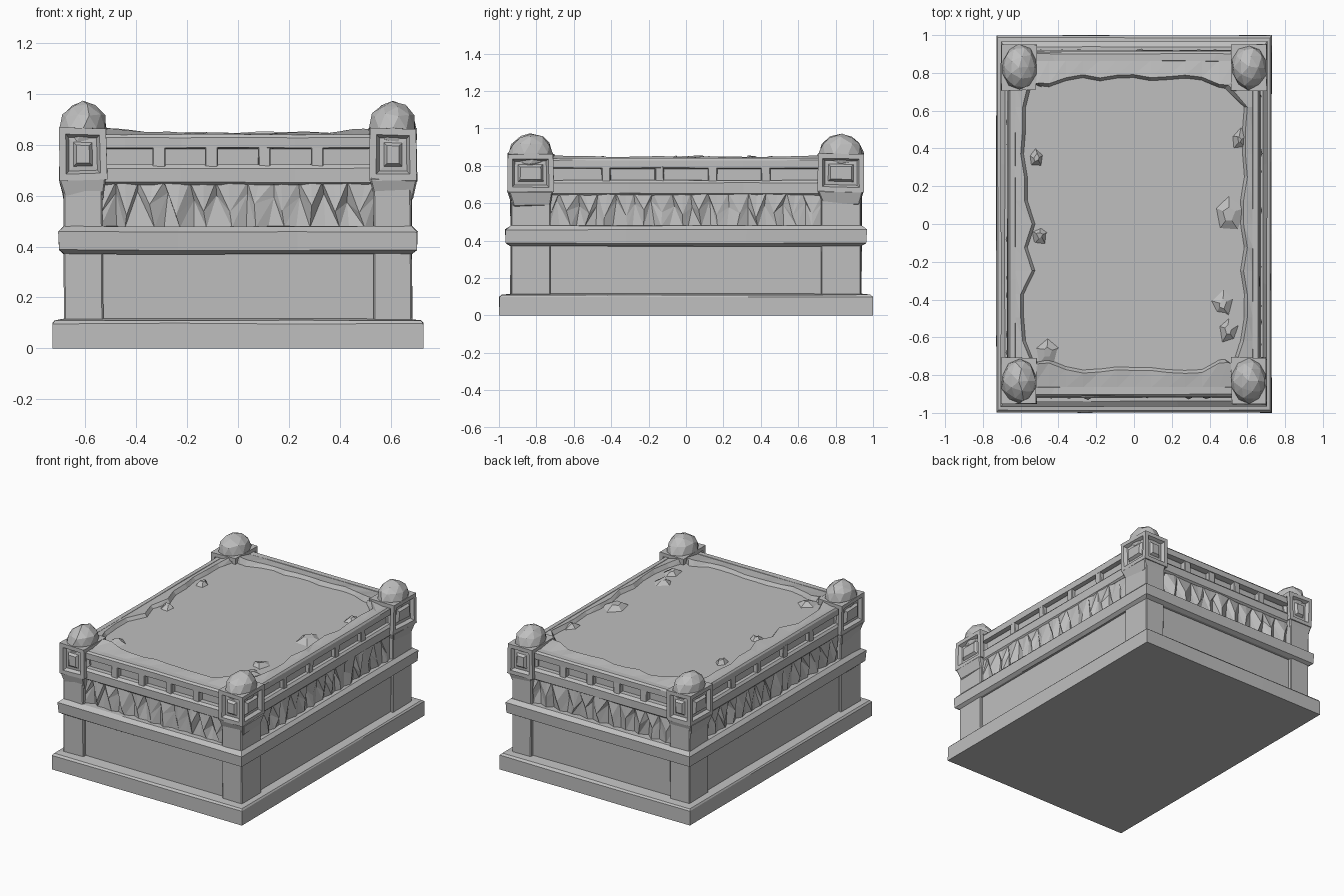
import bpy, bmesh, math, random
from mathutils import Vector

random.seed(7)
if "Cube" in bpy.data.objects:
    bpy.data.objects.remove(bpy.data.objects["Cube"])

stone = bpy.data.materials.new("grey stone")
stone.use_nodes = True
GREY = (0.52, 0.52, 0.52, 1)
stone.diffuse_color = GREY
stone.node_tree.nodes["Principled BSDF"].inputs["Base Color"].default_value = GREY

HX, HY, RATIO = 0.73, 1.0, 1.35   # half footprint; inset ratio between y and x
CORNERS = [(sx, sy) for sx in (-1, 1) for sy in (-1, 1)]
rnd = random.uniform


def finish(bm, name, bevel=0):
    bmesh.ops.recalc_face_normals(bm, faces=bm.faces)
    mesh = bpy.data.meshes.new(name)
    bm.to_mesh(mesh)
    bm.free()
    mesh.materials.append(stone)
    ob = bpy.data.objects.new(name, mesh)
    bpy.context.collection.objects.link(ob)
    if bevel:
        mod = ob.modifiers.new("worn edge", 'BEVEL')
        mod.width, mod.segments = bevel, 1
    return ob


def jitter(verts, amount):
    for v in verts:
        v.co += Vector([rnd(-amount, amount) for _ in range(3)])


def course(name, profile, wear=0.0, cuts=3):
    """Rectangular moulding from (inset, z) rows, with lightly worn edges."""
    bm = bmesh.new()
    rings = []
    for inset, z in profile:
        x, y = HX - inset, HY - inset * RATIO
        ends = [(-x, -y), (x, -y), (x, y), (-x, y)]
        ring = []
        for a, b in zip(ends, ends[1:] + ends[:1]):
            for k in range(cuts):
                t = k / cuts
                w = rnd(0, wear)
                px, py = a[0] + (b[0] - a[0]) * t, a[1] + (b[1] - a[1]) * t
                ring.append(bm.verts.new((px * (1 - w), py * (1 - w),
                                          z - (rnd(0, wear) if z > 0 else 0))))
        rings.append(ring)
    for lo, hi in zip(rings, rings[1:]):
        for i in range(len(lo)):
            j = (i + 1) % len(lo)
            bm.faces.new((lo[i], lo[j], hi[j], hi[i]))
    bm.faces.new(rings[0])
    bm.faces.new(rings[-1])
    return finish(bm, name)


def box(name, lo, hi, taper=1.0, wear=0.0, bevel=0.006):
    """Box between two corners; taper scales its bottom face."""
    bm = bmesh.new()
    bmesh.ops.create_cube(bm, size=1)
    lo, hi = Vector(lo), Vector(hi)
    for v in bm.verts:
        s = taper if v.co.z < 0 else 1
        size = hi - lo
        v.co = (lo + hi) / 2 + Vector((v.co.x * size.x * s, v.co.y * size.y * s, v.co.z * size.z))
    jitter(bm.verts, wear)
    return finish(bm, name, bevel)


# Stacked stone courses
course("plinth", [(0, 0), (0, 0.10), (0.008, 0.112), (0.06, 0.12)], 0.005)
course("chest_wall", [(0.065, 0.10), (0.062, 0.39)])
course("middle_band", [(0.047, 0.372), (0.026, 0.388), (0.023, 0.46), (0.045, 0.482)], 0.004)
course("frieze_core", [(0.09, 0.47), (0.09, 0.66)])
course("lower_rail", [(0.068, 0.645), (0.058, 0.655), (0.058, 0.71), (0.07, 0.725)], 0.004)
course("rail_core", [(0.095, 0.71), (0.095, 0.80)])
course("upper_rail", [(0.085, 0.785), (0.064, 0.79), (0.064, 0.83), (0.072, 0.842),
                      (0.10, 0.842), (0.11, 0.81)], 0.003, 6)


def to_side(side, u, inset, z):
    """Point on side 0..3 (front, right, back, left) at u along it."""
    dx, dy = HX - inset, HY - inset * RATIO
    return [(u, -dy, z), (dx, u, z), (-u, dy, z), (-dx, -u, z)][side]


SIDES = ["front", "right_hand", "back", "left_hand"]
for side, label in enumerate(SIDES):
    half = 0.54 if side % 2 == 0 else 0.73
    # Jagged drapery relief between the corner piers
    bm = bmesh.new()
    cols = int(half * 40)
    rows = []
    for r, z in enumerate((0.655, 0.57, 0.475)):
        row = []
        for i in range(cols + 1):
            u = -half + 2 * half * i / cols
            ridge = i % 2 == 0
            if r == 0:
                inset = rnd(0.064, 0.074)
            elif r == 1:
                inset = rnd(0.05, 0.065) if ridge else rnd(0.075, 0.088)
                z = 0.57 + (rnd(-0.05, 0.0) if ridge else rnd(0, 0.05))
            else:
                inset = rnd(0.055, 0.07) if ridge else rnd(0.07, 0.088)
            if 0 < i < cols:
                u += rnd(-0.014, 0.014)
            row.append(bm.verts.new(to_side(side, u, inset, z)))
        rows.append(row)
    for a, b in zip(rows, rows[1:]):
        for i in range(cols):
            if i % 2:
                tris = ((a[i], b[i], b[i + 1]), (a[i], b[i + 1], a[i + 1]))
            else:
                tris = ((a[i], b[i], a[i + 1]), (a[i + 1], b[i], b[i + 1]))
            for t in tris:
                bm.faces.new(t)
    finish(bm, label + "_drapery_relief")

    # Small balusters between the rails
    step = 0.207 if side % 2 == 0 else 0.285
    for k in range(4):
        u = (k - 1.5) * step
        p = to_side(side, u - 0.024, 0.1, 0.70)
        q = to_side(side, u + 0.024, 0.067, 0.80)
        lo = [min(a, b) for a, b in zip(p, q)]
        hi = [max(a, b) for a, b in zip(p, q)]
        box(label + "_baluster", lo, hi, wear=0.003, bevel=0.004)

# Corner piers, carved posts and domed caps
for sx, sy in CORNERS:
    cx, cy = 0.608 * sx, 0.83 * sy

    def block(name, hx, hy, z0, z1, **kw):
        return box(name, (cx - hx, cy - hy, z0), (cx + hx, cy + hy, z1), **kw)

    block("corner_pier", 0.076, 0.108, 0.10, 0.66, wear=0.004)
    block("post_corbel", 0.09, 0.122, 0.585, 0.665, taper=0.80, wear=0.008)

    bm = bmesh.new()
    bmesh.ops.create_cube(bm, size=1)
    for v in bm.verts:
        v.co = (cx + v.co.x * 0.186, cy + v.co.y * 0.244, 0.762 + v.co.z * 0.205)
    jitter(bm.verts, 0.004)
    bm.normal_update()
    # Framed square sockets with a pyramid boss
    for f in [f for f in bm.faces if abs(f.normal.z) < 0.5]:
        n = f.normal.copy()
        for thick, depth in ((0.026, 0), (0.012, -0.022), (0.018, 0.002), (0.012, 0.016)):
            bmesh.ops.inset_region(bm, faces=[f], thickness=thick, use_even_offset=True)
            for v in f.verts:
                v.co += n * depth
    finish(bm, "carved_post")

    bm = bmesh.new()
    bmesh.ops.create_icosphere(bm, subdivisions=2, radius=1)
    jitter(bm.verts, 0.05)
    for v in bm.verts:
        v.co = (cx + v.co.x * 0.094, cy + v.co.y * 0.118, 0.865 + v.co.z * 0.105)
    finish(bm, "domed_cap")

# Ragged rim around the sunken top slab
bm = bmesh.new()
ex, ey, n = 0.63, 0.866, 14
path = []
for a, b in (((-ex, -ey), (ex, -ey)), ((ex, -ey), (ex, ey)), ((ex, ey), (-ex, ey)), ((-ex, ey), (-ex, -ey))):
    path += [(a[0] + (b[0] - a[0]) * i / n, a[1] + (b[1] - a[1]) * i / n) for i in range(n)]
rings = [[], [], []]
for x, y in path:
    corner = abs(x) > 0.42 and abs(y) > 0.62
    on_end = abs(y) > ey - 0.01
    reach = rnd(0.075, 0.095) if on_end else random.choice((0.03, 0.04, 0.05, 0.09))
    if corner:
        reach += 0.04
    lift = rnd(0.0, 0.010) + (0.014 if corner else 0)
    for ring, off, z in zip(rings, (0, reach, reach + 0.02), (0.838, 0.843 + lift, 0.818)):
        px = math.copysign(min(abs(x), ex - off), x)
        py = math.copysign(min(abs(y), ey - off), y)
        ring.append(bm.verts.new((px, py, z)))
for a, b in zip(rings, rings[1:]):
    for i in range(len(a)):
        j = (i + 1) % len(a)
        bm.faces.new((a[i], a[j], b[j]))
        bm.faces.new((a[i], b[j], b[i]))
finish(bm, "ragged_rim")
box("top_slab", (-0.63, -0.865, 0.78), (0.63, 0.865, 0.824), bevel=0)

# Broken chips lying along the long edges
for x, y, size in ((0.5, 0.05, 0.12), (0.47, -0.42, 0.09), (0.5, -0.56, 0.08),
                   (-0.52, 0.35, 0.06), (-0.5, -0.06, 0.06), (-0.46, -0.68, 0.10), (0.56, 0.45, 0.06)):
    bm = bmesh.new()
    bmesh.ops.create_cone(bm, cap_ends=True, segments=5, radius1=size, radius2=size * 0.3, depth=0.035)
    jitter(bm.verts, 0.008)
    for v in bm.verts:
        v.co = (x + v.co.x * rnd(0.7, 0.95), y + v.co.y, 0.831 + v.co.z)
    finish(bm, "broken_chip")
